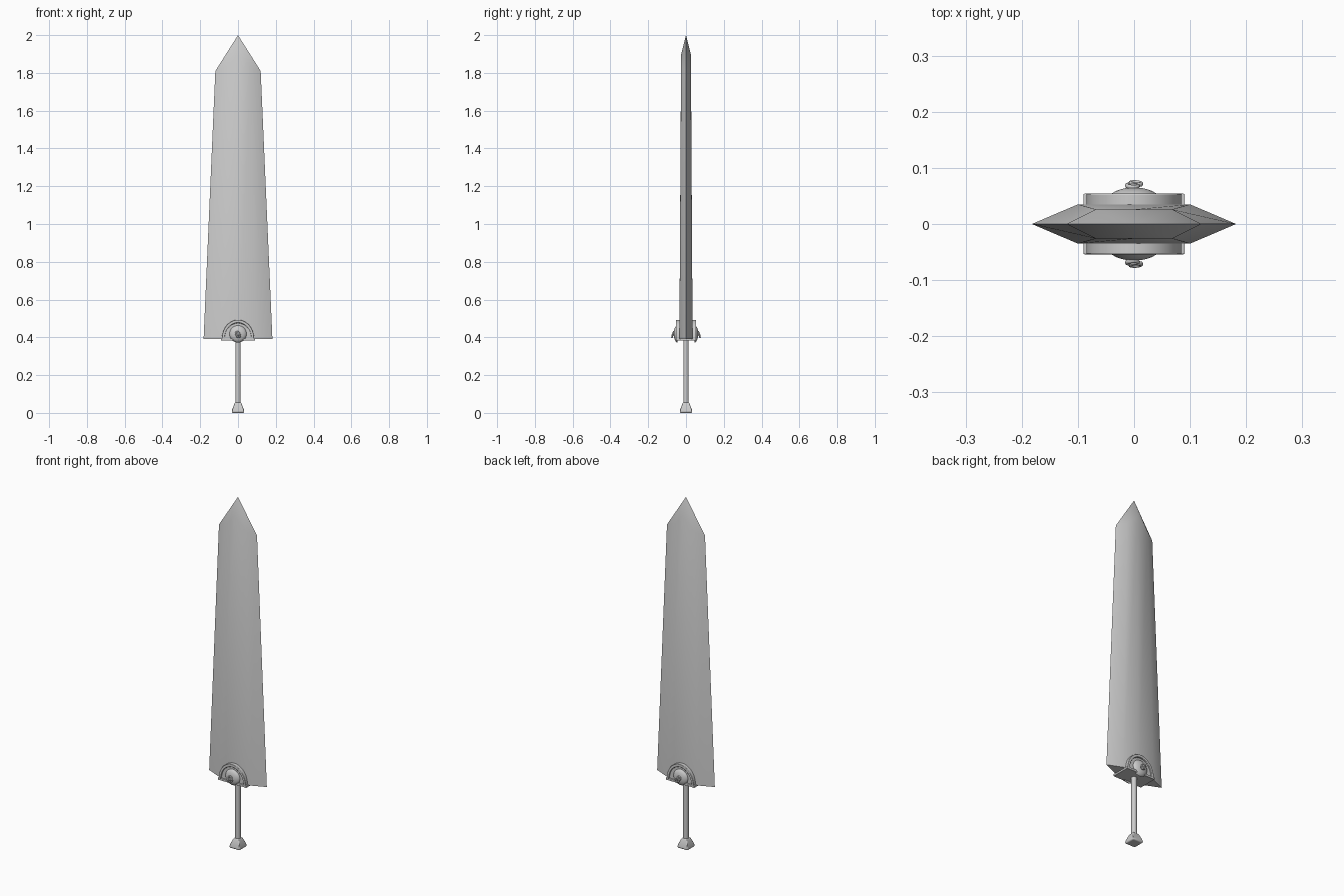
import bpy, bmesh, math
from mathutils import Matrix

if "Cube" in bpy.data.objects:
    bpy.data.objects.remove(bpy.data.objects["Cube"])


def finish(name, bm, angle=30, bevel=0):
    bmesh.ops.recalc_face_normals(bm, faces=bm.faces)
    me = bpy.data.meshes.new(name)
    bm.to_mesh(me)
    bm.free()
    ob = bpy.data.objects.new(name, me)
    bpy.context.collection.objects.link(ob)
    bpy.ops.object.select_all(action='DESELECT')
    bpy.context.view_layer.objects.active = ob
    ob.select_set(True)
    bpy.ops.object.shade_smooth_by_angle(angle=math.radians(angle))
    if bevel:
        m = ob.modifiers.new("bevel", 'BEVEL')
        m.width, m.segments = bevel, 2
    return ob


def prism(name, outline, y0, y1, bevel=0):
    """Extrude an (x, z) outline from y0 to y1."""
    bm = bmesh.new()
    a = [bm.verts.new((x, y0, z)) for x, z in outline]
    b = [bm.verts.new((x, y1, z)) for x, z in outline]
    bm.faces.new(a)
    bm.faces.new(b[::-1])
    for i in range(len(a)):
        j = (i + 1) % len(a)
        bm.faces.new((a[i], b[i], b[j], a[j]))
    return finish(name, bm, 30, bevel)


def lathe(name, profile, steps, matrix, angle=30):
    """Revolve (radius, height) rings around the local z axis."""
    bm = bmesh.new()
    rings = [[bm.verts.new((r * math.cos(t), r * math.sin(t), h))
              for t in (2 * math.pi * (i + .5) / steps for i in range(steps))]
             for r, h in profile]
    for a, b in zip(rings, rings[1:]):
        for i in range(steps):
            j = (i + 1) % steps
            bm.faces.new((a[i], a[j], b[j], b[i]))
    bm.faces.new(rings[0])
    bm.faces.new(rings[-1])
    bm.transform(matrix)
    return finish(name, bm, angle)


def arch(rx, z0, rz, n=24):
    return [(rx * math.cos(math.pi * i / n), z0 + rz * math.sin(math.pi * i / n))
            for i in range(n + 1)]


# Blade: tapering six-sided section with a faceted point
bm = bmesh.new()
rings = []
for z, edge, flat, thick, lift in ((.392, .182, .10, .035, 0),
                                   (1.81, .12, .068, .026, .02)):
    pts = [(-edge, 0, z), (-flat, -thick, z + lift), (0, -thick, z + lift * 4.3),
           (flat, -thick, z + lift), (edge, 0, z), (flat, thick, z + lift),
           (0, thick, z + lift * 4.3), (-flat, thick, z + lift)]
    rings.append([bm.verts.new(p) for p in pts])
tip = bm.verts.new((0, 0, 2))
bm.faces.new(rings[0])
for i in range(8):
    j = (i + 1) % 8
    bm.faces.new((rings[0][i], rings[0][j], rings[1][j], rings[1][i]))
    bm.faces.new((rings[1][i], rings[1][j], tip))
finish("blade", bm, 50)

# Guard: solid arched core and base plate straddling the blade
prism("guard_core", arch(.072, .393, .082), -.047, .047)
prism("guard_base", [(-.09, .382), (.09, .382), (.09, .395), (-.09, .395)],
      -.054, .054, .002)

# Raised rim, domed boss and coiled stud on both faces
for side, s in (("front", -1), ("back", 1)):
    rim = arch(.085, .393, .100) + arch(.071, .393, .084)[::-1]
    prism(side + "_guard_rim", rim, s * .03, s * .054, .002)
    place = Matrix.Translation((0, s * .044, .418)) @ Matrix.Rotation(-s * math.pi / 2, 4, 'X')
    dome = [(.046 * math.cos(a), .021 * math.sin(a))
            for a in (math.pi / 2 * k / 6 * .96 for k in range(7))]
    lathe(side + "_boss", dome, 24, place)
    lathe(side + "_stud_stem", [(.008, .012), (.007, .028)], 12, place)
    for k, (dx, dz) in enumerate(((-.003, .006), (.003, -.005))):
        bpy.ops.mesh.primitive_torus_add(
            major_radius=.0095, minor_radius=.004, major_segments=20, minor_segments=8,
            location=(dx, s * (.068 + .004 * k), .414 + dz),
            rotation=(math.pi / 2 + s * .25, .3, 0))
        bpy.context.object.name = f"{side}_stud_coil_{k + 1}"
        bpy.ops.object.shade_smooth()

# Grip rod
lathe("grip", [(.0145, .05), (.0145, .39)], 16, Matrix())

# Pommel: flared square block with softened corners
q = math.sqrt(2)
pommel = lathe("pommel", [(.029 * q, .0), (.033 * q, .006), (.031 * q, .018),
                          (.020 * q, .047), (.015 * q, .055)], 4, Matrix())
m = pommel.modifiers.new("bevel", 'BEVEL')
m.width, m.segments = .003, 2
